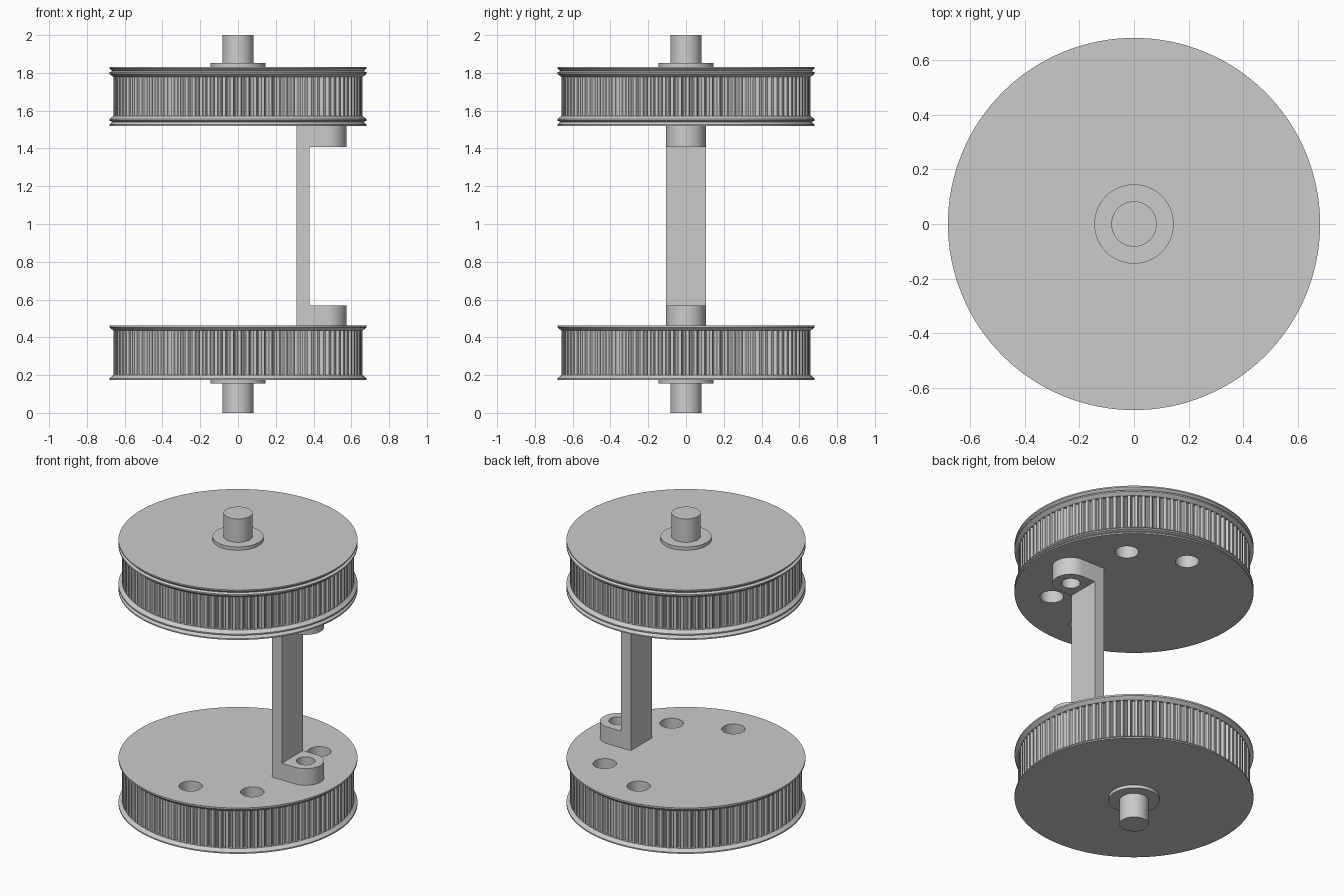
import bpy, bmesh
from math import cos, sin, pi, radians

default = bpy.data.objects.get("Cube")
if default:
    bpy.data.objects.remove(default, do_unlink=True)

grey = bpy.data.materials.new("plain grey")
grey.use_nodes = True
grey.diffuse_color = (0.6, 0.6, 0.6, 1)
grey.node_tree.nodes["Principled BSDF"].inputs["Base Color"].default_value = (0.6, 0.6, 0.6, 1)

TEETH = 100
TOOTH_R, ROOT_R, RIM_R, NECK_R = 0.66, 0.643, 0.68, 0.664
BOLT_R = 0.47


def finish(name, bm):
    bmesh.ops.recalc_face_normals(bm, faces=bm.faces)
    mesh = bpy.data.meshes.new(name)
    bm.to_mesh(mesh)
    bm.free()
    mesh.materials.append(grey)
    obj = bpy.data.objects.new(name, mesh)
    bpy.context.collection.objects.link(obj)
    return obj


def activate(obj):
    bpy.ops.object.select_all(action='DESELECT')
    obj.select_set(True)
    bpy.context.view_layer.objects.active = obj


def smooth(obj):
    activate(obj)
    bpy.ops.object.shade_smooth_by_angle(angle=radians(25))


def lathe(name, profile, steps=128):
    """Solid of revolution from (radius, z) points, capped at both ends."""
    bm = bmesh.new()
    rings = [[bm.verts.new((r * cos(2 * pi * i / steps), r * sin(2 * pi * i / steps), z))
              for i in range(steps)] for r, z in profile]
    for a, b in zip(rings, rings[1:]):
        for i in range(steps):
            j = (i + 1) % steps
            bm.faces.new((a[i], a[j], b[j], b[i]))
    bm.faces.new(rings[0])
    bm.faces.new(rings[-1])
    return finish(name, bm)


def prism(name, outline, z0, z1, caps=True):
    """Extrude an (x, y) outline between two heights."""
    bm = bmesh.new()
    low = [bm.verts.new((x, y, z0)) for x, y in outline]
    high = [bm.verts.new((x, y, z1)) for x, y in outline]
    for i in range(len(low)):
        j = (i + 1) % len(low)
        bm.faces.new((low[i], low[j], high[j], high[i]))
    if caps:
        bm.faces.new(low)
        bm.faces.new(high)
    return finish(name, bm)


def circle(x, y, r, steps=32):
    return [(x + r * cos(2 * pi * i / steps), y + r * sin(2 * pi * i / steps)) for i in range(steps)]


def drill(obj, x, y, r, z0, z1):
    cutter = prism("drill", circle(x, y, r), z0, z1)
    cutter.hide_render = True
    mod = obj.modifiers.new("hole", 'BOOLEAN')
    mod.operation = 'DIFFERENCE'
    mod.solver = 'EXACT'
    mod.object = cutter
    activate(obj)
    bpy.ops.object.modifier_apply(modifier=mod.name)
    bpy.data.objects.remove(cutter, do_unlink=True)


def toothed_band(name, z0, z1):
    """Flat lands separated by round-bottomed grooves."""
    outline = []
    for t in range(TEETH):
        outline.append((t, TOOTH_R))
        for k in range(7):
            a = pi * k / 6
            outline.append((t + 0.7 - 0.3 * cos(a), TOOTH_R - (TOOTH_R - ROOT_R) * sin(a)))
    points = [(r * cos(2 * pi * p / TEETH), r * sin(2 * pi * p / TEETH)) for p, r in outline]
    smooth(prism(name, points, z0, z1, caps=False))


def pulley(name, profile, teeth_z, hole_z):
    """Flanged core with five blind holes on the bracket side, plus teeth."""
    body = lathe(name + "_flanges", profile)
    for deg in range(-90, 91, 45):
        a = radians(deg)
        drill(body, BOLT_R * cos(a), BOLT_R * sin(a), 0.067, *hole_z)
    smooth(body)
    toothed_band(name + "_teeth", *teeth_z)


# Lower pulley with one flared rim at each end
pulley("lower_pulley", [
    (RIM_R, 0.175), (RIM_R, 0.183), (TOOTH_R, 0.2), (ROOT_R - 0.003, 0.2),
    (ROOT_R - 0.003, 0.435), (TOOTH_R, 0.435), (RIM_R, 0.453), (RIM_R, 0.463)],
    (0.2, 0.435), (0.36, 0.5))

# Upper pulley with doubled rims
pulley("upper_pulley", [
    (RIM_R, 1.518), (RIM_R, 1.526), (NECK_R, 1.541), (RIM_R, 1.547), (RIM_R, 1.555),
    (TOOTH_R, 1.572), (ROOT_R - 0.003, 1.572), (ROOT_R - 0.003, 1.778), (TOOTH_R, 1.778),
    (RIM_R, 1.795), (RIM_R, 1.803), (NECK_R, 1.809), (RIM_R, 1.824), (RIM_R, 1.832)],
    (1.572, 1.778), (1.48, 1.62))

# Stub shafts with collars
smooth(lathe("lower_shaft", [(0.083, 0), (0.083, 0.155), (0.145, 0.155), (0.145, 0.176)], 64))
smooth(lathe("upper_shaft", [(0.145, 1.831), (0.145, 1.853), (0.083, 1.853), (0.083, 2)], 64))

# Bracket joining the pulleys: upright plate and two round-ended feet
W = 0.105
prism("bracket_plate", [(0.31, -W), (0.378, -W), (0.378, W), (0.31, W)], 0.463, 1.518)
arc = [(BOLT_R + W * cos(pi * i / 24 - pi / 2), W * sin(pi * i / 24 - pi / 2)) for i in range(25)]
for name, z0, z1 in (("lower_foot", 0.463, 0.568), ("upper_foot", 1.408, 1.518)):
    foot = prism(name, [(0.378, -W)] + arc + [(0.378, W)], z0, z1)
    drill(foot, BOLT_R, 0, 0.054, z0 - 0.1, z1 + 0.1)
    smooth(foot)
